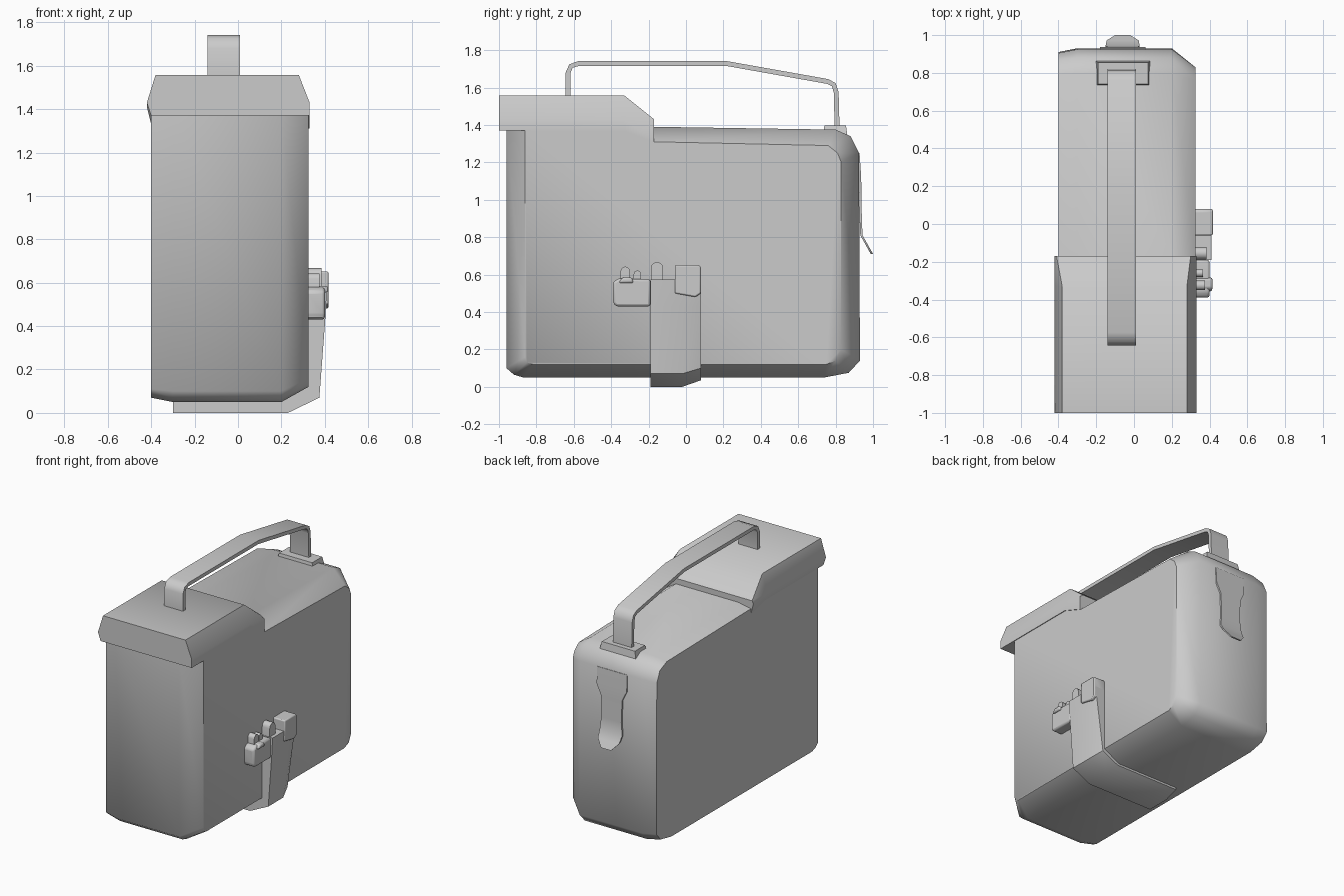
import bpy, bmesh, math
from mathutils import Vector

if "Cube" in bpy.data.objects:
    bpy.data.objects.remove(bpy.data.objects["Cube"])


def loft(name, rings, angle=50, bevel=0):
    """Skin a list of equal-length point rings and cap both ends."""
    bm = bmesh.new()
    vs = [[bm.verts.new(p) for p in r] for r in rings]
    n = len(rings[0])
    for a, b in zip(vs, vs[1:]):
        for i in range(n):
            j = (i + 1) % n
            bm.faces.new((a[i], a[j], b[j], b[i]))
    bm.faces.new(vs[0])
    bm.faces.new(vs[-1])
    bmesh.ops.recalc_face_normals(bm, faces=bm.faces)
    me = bpy.data.meshes.new(name)
    bm.to_mesh(me)
    bm.free()
    ob = bpy.data.objects.new(name, me)
    bpy.context.collection.objects.link(ob)
    if bevel:
        m = ob.modifiers.new("bevel", 'BEVEL')
        m.width, m.segments, m.limit_method = bevel, 2, 'ANGLE'
    bpy.ops.object.select_all(action='DESELECT')
    ob.select_set(True)
    bpy.context.view_layer.objects.active = ob
    bpy.ops.object.shade_smooth_by_angle(angle=math.radians(angle))
    return ob


def yz_ring(x, pts):
    return [(x, y, z) for y, z in pts]


def xz_ring(y, pts):
    return [(x, y, z) for x, z in pts]


def side_prism(name, x0, x1, pts, bevel=0):
    return loft(name, [yz_ring(x0, pts), yz_ring(x1, pts)], bevel=bevel)


def rect(x0, x1, a, b):
    """Ribbon section between two yz points."""
    return [(x0, *a), (x1, *a), (x1, *b), (x0, *b)]


# Box body: side outline lofted across x, flat left side, wide bevel on the right
full = [(-.96, .10), (-.92, .065), (-.87, .05), (.74, .05), (.87, .075), (.93, .14),
        (.925, 1.25), (.88, 1.34), (.80, 1.375), (-.17, 1.39), (-.20, 1.395), (-.96, 1.40)]
left = [(-.94, .11), (-.91, .085), (-.87, .07), (.74, .07), (.86, .095), (.91, .15),
        (.905, 1.24), (.87, 1.32), (.79, 1.355), (-.17, 1.37), (-.20, 1.37), (-.94, 1.39)]
right = [(-.86, .16), (-.85, .13), (-.82, .12), (.75, .12), (.80, .14), (.83, .20),
         (.83, 1.20), (.81, 1.25), (.76, 1.29), (-.17, 1.31), (-.20, 1.39), (-.86, 1.40)]
loft("box_body", [yz_ring(-.40, left), yz_ring(-.30, full),
                  yz_ring(.20, full), yz_ring(.325, right)])

# Raised front lid, sloping down to the body at its rear
lid = [(-.40, 1.37), (-.42, 1.43), (-.38, 1.558), (.28, 1.558), (.33, 1.43), (.33, 1.37)]
lid_end = [(-.40, 1.33), (-.42, 1.41), (-.41, 1.43), (.30, 1.43), (.33, 1.41), (.33, 1.31)]
loft("front_lid", [xz_ring(-1, lid), xz_ring(-.33, lid), xz_ring(-.17, lid_end)])

# Carrying handle: flat strap bent along a path
path = [Vector(p) for p in [(-.63, 1.54), (-.63, 1.68), (-.615, 1.715), (-.575, 1.728),
                            (.22, 1.728), (.76, 1.632), (.79, 1.615), (.803, 1.575), (.808, 1.38)]]
rings = []
for i, p in enumerate(path):
    d = (path[min(i + 1, len(path) - 1)] - path[max(i - 1, 0)]).normalized()
    off = Vector((-d.y, d.x)) * .013
    rings.append(rect(-.14, .01, p - off, p + off))
loft("carry_handle", rings)

# Handle foot plate at the rear
foot = [[(-.205, .73), (.09, .73), (.09, .865), (-.205, .865)],
        [(-.19, .74), (.075, .74), (.075, .855), (-.19, .855)]]
loft("handle_foot", [[(x, y, z) for x, y in r] for r, z in zip(foot, (1.33, 1.398))], 30)

# Rear latch: thin tab with a wide head and a flicked-out tip
tab = [(1.25, .922, .12), (1.13, .930, .12), (1.06, .932, .085), (.90, .934, .08),
       (.81, .938, .09), (.76, .966, .085), (.71, .994, .04)]
loft("rear_latch", [rect(-.06 - w, -.06 + w, (y - .006, z), (y + .006, z))
                    for z, y, w in tab], 40)

# Strap bracket wrapping under the box and up the right side
front = [(-.30, 0), (.23, 0), (.375, .07), (.402, .43), (.41, .575),
         (.31, .575), (.31, .13), (.19, .07), (-.30, .07)]
rear = [(-.30, .035), (.21, .035), (.34, .10), (.385, .43), (.405, .575),
        (.31, .575), (.31, .14), (.19, .07), (-.30, .07)]
loft("side_bracket", [xz_ring(-.19, front), xz_ring(-.02, front), xz_ring(.08, rear)], 40)

# Upper bracket pad and forward clamp block
side_prism("bracket_pad", .31, .417,
           [(-.06, .50), (.05, .48), (.08, .50), (.08, .64), (.07, .652), (-.06, .652)], .012)
side_prism("clamp_block", .31, .40,
           [(-.39, .45), (-.375, .43), (-.19, .43), (-.19, .575), (-.36, .58), (-.39, .56)], .015)
side_prism("clamp_bar", .31, .415, [(-.36, .555), (-.34, .585), (-.29, .585), (-.28, .555)], .01)

# Rounded lugs standing on the bracket
for k, (yc, w, top, x1) in enumerate([(-.325, .05, .643, .375), (-.26, .04, .622, .365),
                                      (-.155, .065, .667, .385)]):
    r = w / 2
    arc = [(yc + r * math.cos(a * math.pi / 6), top - r + r * math.sin(a * math.pi / 6))
           for a in range(7)]
    side_prism(f"bracket_lug_{k + 1}", .31, x1, [(yc - r, .54), (yc + r, .54)] + arc)
